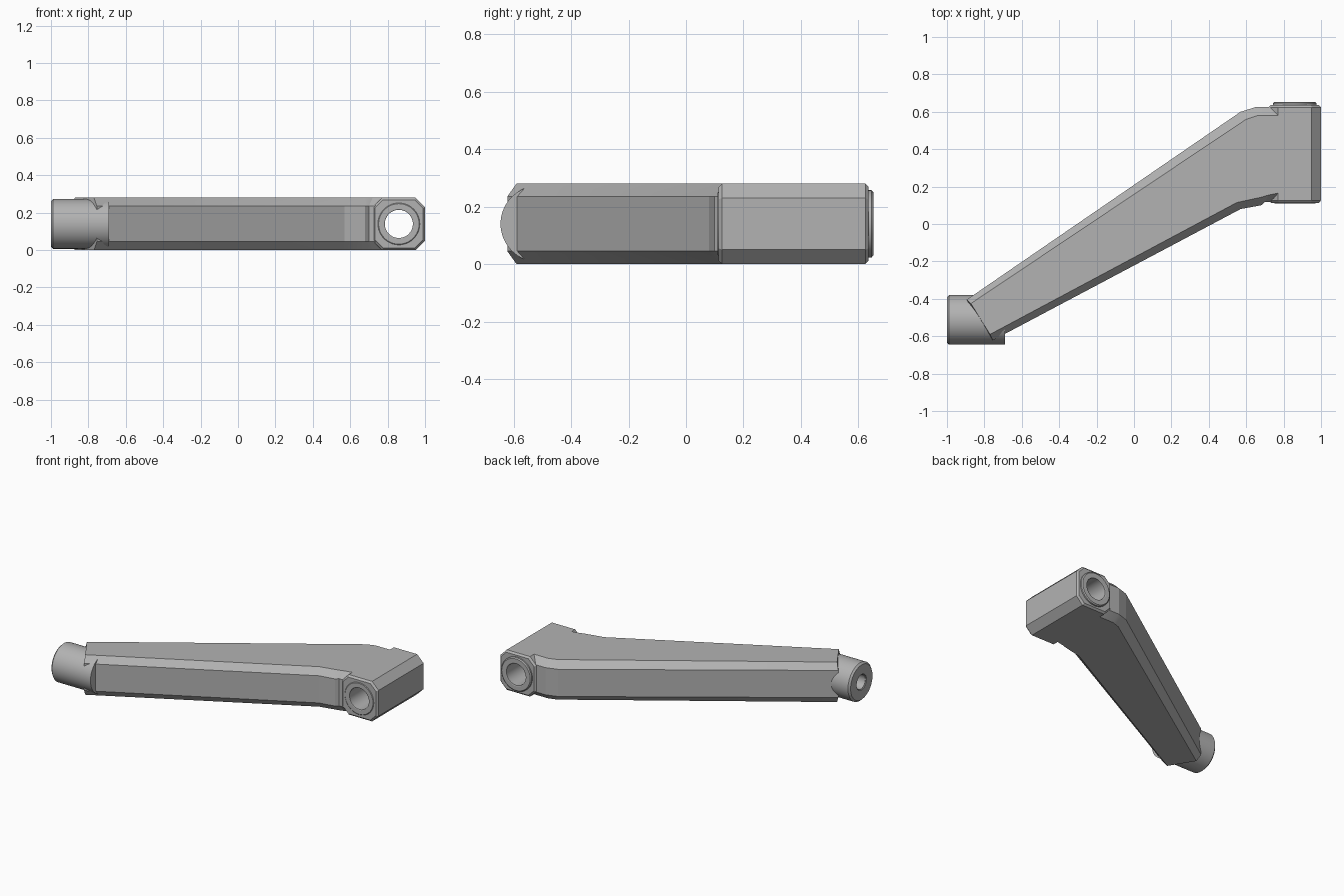
import bpy, bmesh, math
from mathutils import Matrix

cube = bpy.data.objects.get("Cube")
if cube:
    bpy.data.objects.remove(cube, do_unlink=True)

steel = bpy.data.materials.new("satin_grey")
steel.use_nodes = True
GREY = (0.45, 0.45, 0.45, 1)
steel.diffuse_color = GREY
steel.node_tree.nodes["Principled BSDF"].inputs["Base Color"].default_value = GREY

H = 0.28          # overall height
MID = H / 2
CHAMFER = 0.045


def make(name, bm):
    bmesh.ops.recalc_face_normals(bm, faces=bm.faces[:])
    me = bpy.data.meshes.new(name)
    bm.to_mesh(me)
    bm.free()
    ob = bpy.data.objects.new(name, me)
    bpy.context.collection.objects.link(ob)
    me.materials.append(steel)
    return ob


def loft(name, rings):
    """Join equal-length rings of points and cap both ends."""
    bm = bmesh.new()
    loops = [[bm.verts.new(p) for p in ring] for ring in rings]
    for a, b in zip(loops, loops[1:]):
        for i in range(len(a)):
            j = (i + 1) % len(a)
            bm.faces.new((a[i], a[j], b[j], b[i]))
    bm.faces.new(loops[0])
    bm.faces.new(loops[-1])
    return make(name, bm)


def lathe(name, profile, axis, centre, closed=False, steps=64):
    """Spin (distance, radius) points around the x or y axis."""
    bm = bmesh.new()
    rings = []
    for d, r in profile:
        ring = []
        for k in range(steps):
            a = math.tau * k / steps
            u, w = r * math.cos(a), r * math.sin(a)
            p = (d, centre + u, MID + w) if axis == "x" else (centre + u, d, MID + w)
            ring.append(bm.verts.new(p))
        rings.append(ring)
    pairs = list(zip(rings, rings[1:]))
    if closed:
        pairs.append((rings[-1], rings[0]))
    else:
        bm.faces.new(rings[0])
        bm.faces.new(rings[-1])
    for a, b in pairs:
        for k in range(steps):
            j = (k + 1) % steps
            bm.faces.new((a[k], a[j], b[j], b[k]))
    return make(name, bm)


def activate(ob):
    bpy.ops.object.select_all(action="DESELECT")
    ob.select_set(True)
    bpy.context.view_layer.objects.active = ob


def cut(ob, cutter):
    mod = ob.modifiers.new("bore", "BOOLEAN")
    mod.operation = "DIFFERENCE"
    mod.solver = "EXACT"
    mod.object = cutter
    activate(ob)
    bpy.ops.object.modifier_apply(modifier=mod.name)


# Cranked arm: wide outline at mid height, narrower outline on top and bottom
wide = [(-.895, -.405), (.57, .60), (.65, .625), (.77, .625),
        (.77, .12), (.70, .118), (.68, .10), (.57, .08), (-.755, -.622)]
narrow = [(-.872, -.425), (.60, .56), (.66, .58), (.77, .58),
          (.77, .165), (.72, .155), (.68, .143), (.55, .115), (-.77, -.59)]
levels = [(narrow, 0), (wide, CHAMFER), (wide, H - CHAMFER), (narrow, H)]
arm = loft("cranked_arm", [[(x, y, z) for x, y in line] for line, z in levels])

# Eight-sided pivot hub with bevelled ends
def octagon(y, inset):
    h, c = MID - inset, MID - 0.05 - inset * 0.4
    pts = [(h, -c), (h, c), (c, h), (-c, h), (-h, c), (-h, -c), (-c, -h), (c, -h)]
    return [(0.86 + x, y, MID + z) for x, z in pts]


hub = loft("pivot_hub", [octagon(.113, .012), octagon(.126, 0),
                         octagon(.624, 0), octagon(.636, .012)])

# Bushing collars around the hub bore
R = 0.075
back = lathe("back_collar", [(.62, R), (.65, R), (.652, R + .006), (.652, .11),
                             (.646, .117), (.62, .117)], "y", .86, True)
front = lathe("front_collar", [(.13, R), (.112, R), (.110, R + .004),
                               (.110, .108), (.113, .112), (.13, .112)], "y", .86, True)

# Round boss at the narrow end
RB = 0.133
boss = lathe("spindle_boss", [(-1, RB - .012), (-.988, RB), (-.69, RB)], "x", -.5125)

# Bores
hub_bore = lathe("hub_bore_cutter", [(0, R), (.8, R)], "y", .86)
boss_bore = lathe("boss_bore_cutter", [(-1.1, .062), (-.994, .054), (-.994, .05),
                                       (-.72, .05)], "x", -.5125)
cut(hub, hub_bore)
cut(boss, boss_bore)
cut(arm, boss_bore)
for cutter in (hub_bore, boss_bore):
    bpy.data.objects.remove(cutter, do_unlink=True)

for ob in (hub, boss, arm, back, front):
    activate(ob)
    bpy.ops.object.shade_smooth_by_angle(angle=math.radians(15))
